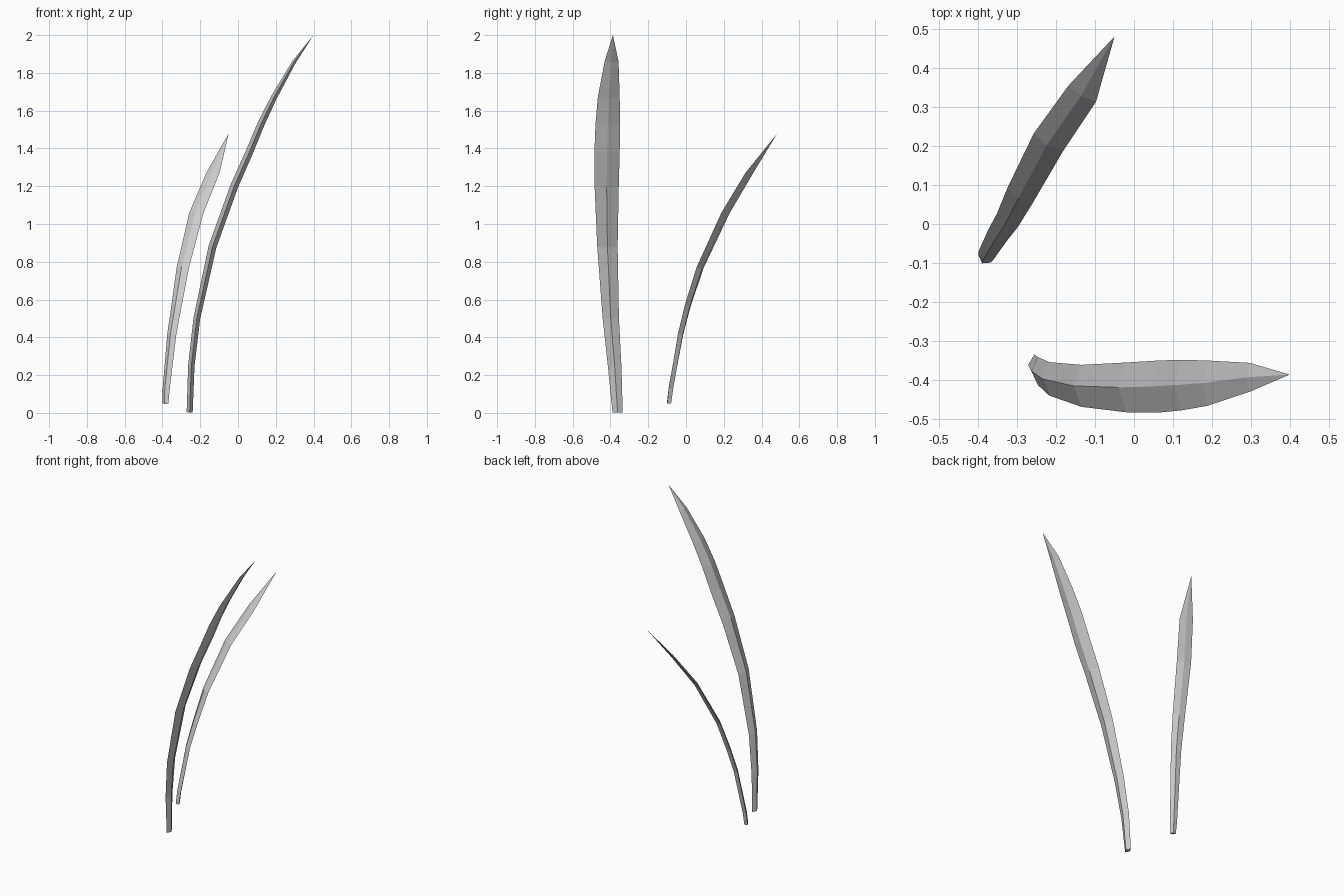
import bpy, bmesh
from mathutils import Vector

if "Cube" in bpy.data.objects:
    bpy.data.objects.remove(bpy.data.objects["Cube"])


def blade(name, side, stations, tip):
    """Thin diamond-section leaf lofted through (x, y, z, half width, half thickness)."""
    side = Vector(side).normalized()
    centres = [Vector(s[:3]) for s in stations] + [Vector(tip)]
    bm = bmesh.new()
    rings = []
    for i, (x, y, z, w, t) in enumerate(stations):
        c = centres[i]
        tangent = (centres[i + 1] - centres[max(i - 1, 0)]).normalized()
        normal = side.cross(tangent).normalized()
        offsets = (side * w, normal * t, -side * w, -normal * t)
        rings.append([bm.verts.new(c + o) for o in offsets])
    end = bm.verts.new(tip)
    bm.faces.new(rings[0])
    for a, b in zip(rings, rings[1:]):
        for k in range(4):
            n = (k + 1) % 4
            bm.faces.new((a[k], a[n], b[n], b[k]))
    for k in range(4):
        bm.faces.new((rings[-1][k], rings[-1][(k + 1) % 4], end))
    bmesh.ops.recalc_face_normals(bm, faces=bm.faces)
    mesh = bpy.data.meshes.new(name)
    bm.to_mesh(mesh)
    bm.free()
    obj = bpy.data.objects.new(name, mesh)
    bpy.context.collection.objects.link(obj)


# Tall blade, arching toward +x
blade("tall_grass_blade", (0, 1, 0), [
    (-0.256, -0.362, 0.003, 0.027, 0.016),
    (-0.247, -0.378, 0.25, 0.036, 0.017),
    (-0.218, -0.398, 0.50, 0.043, 0.018),
    (-0.135, -0.416, 0.88, 0.054, 0.021),
    (-0.020, -0.420, 1.20, 0.064, 0.021),
    (0.060, -0.418, 1.38, 0.067, 0.020),
    (0.122, -0.414, 1.53, 0.065, 0.019),
    (0.190, -0.409, 1.67, 0.058, 0.016),
    (0.298, -0.394, 1.86, 0.037, 0.010),
], (0.40, -0.387, 2.0))

# Short blade, arching diagonally toward the back
blade("short_grass_blade", (0.86, -0.51, 0), [
    (-0.384, -0.090, 0.05, 0.018, 0.013),
    (-0.380, -0.080, 0.13, 0.022, 0.014),
    (-0.350, -0.028, 0.42, 0.028, 0.014),
    (-0.325, 0.010, 0.57, 0.032, 0.014),
    (-0.292, 0.075, 0.77, 0.038, 0.013),
    (-0.220, 0.210, 1.06, 0.044, 0.011),
    (-0.133, 0.335, 1.27, 0.041, 0.008),
], (-0.05, 0.482, 1.478))
